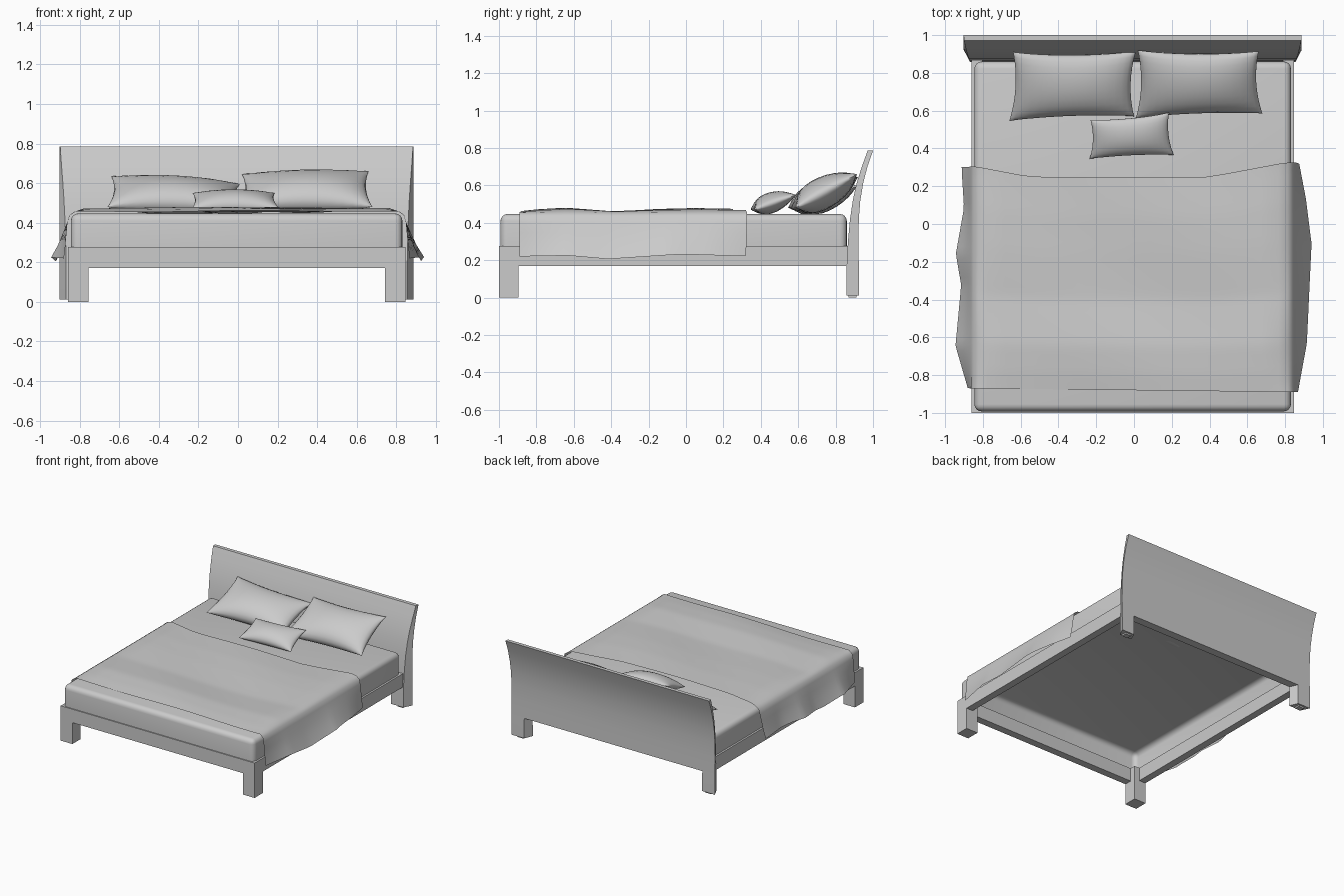
import bpy, bmesh, math
from mathutils import Vector

if "Cube" in bpy.data.objects:
    bpy.data.objects.remove(bpy.data.objects["Cube"])

CX = -0.007  # bed centreline


def make(name, bm, smooth=None):
    me = bpy.data.meshes.new(name)
    bm.to_mesh(me)
    bm.free()
    ob = bpy.data.objects.new(name, me)
    bpy.context.collection.objects.link(ob)
    if smooth:
        bpy.ops.object.select_all(action='DESELECT')
        ob.select_set(True)
        bpy.context.view_layer.objects.active = ob
        bpy.ops.object.shade_smooth_by_angle(angle=math.radians(smooth))
    return ob


def box(bm, x0, x1, y0, y1, z0, z1):
    vs = bmesh.ops.create_cube(bm, size=1)['verts']
    for v in vs:
        v.co = Vector(((x0 + x1) / 2 + v.co.x * (x1 - x0),
                       (y0 + y1) / 2 + v.co.y * (y1 - y0),
                       (z0 + z1) / 2 + v.co.z * (z1 - z0)))
    return vs


def lerp_table(pts, t):
    if t <= pts[0][0]:
        return pts[0][1]
    for (a, va), (b, vb) in zip(pts, pts[1:]):
        if t <= b:
            k = (t - a) / (b - a)
            return va + (vb - va) * k
    return pts[-1][1]


def sided_box(name, side, *dims):
    bm = bmesh.new()
    a, b = sorted((CX + side * dims[0], CX + side * dims[1]))
    box(bm, a, b, *dims[2:])
    make(name, bm)


# rails, front legs and rear foot pads
for side, tag in ((-1, "left"), (1, "right")):
    sided_box("side_rail_" + tag, side, 0.795, 0.853, -0.895, 0.875, 0.17, 0.277)
    sided_box("front_leg_" + tag, side, 0.75, 0.853, -1.0, -0.895, 0, 0.277)
    sided_box("foot_pad_" + tag, side, 0.80, 0.85, 0.87, 0.912, 0, 0.015)
bm = bmesh.new()
box(bm, CX - 0.75, CX + 0.75, -1.0, -0.94, 0.17, 0.277)
make("front_rail", bm)

# curved headboard: rows of (z, front y, back y, front half width)
rows = [(0.012, 0.858, 0.926, 0.862), (0.17, 0.859, 0.924, 0.862),
        (0.3, 0.866, 0.922, 0.864), (0.42, 0.877, 0.924, 0.868),
        (0.52, 0.892, 0.932, 0.873), (0.61, 0.912, 0.947, 0.879),
        (0.7, 0.94, 0.97, 0.886), (0.786, 0.971, 1.0, 0.892)]
bm = bmesh.new()
V = {}
for j, (z, yf, yb, hw) in enumerate(rows):
    for i, k in enumerate((-1, -0.875, 0.875, 1)):
        V[0, i, j] = bm.verts.new((CX + k * hw, yf, z))
        V[1, i, j] = bm.verts.new((CX + k * 0.895, yb, z))
cells = {(i, j) for i in range(3) for j in range(len(rows) - 1)} - {(1, 0)}
for i, j in cells:
    ring = [(i, j), (i + 1, j), (i + 1, j + 1), (i, j + 1)]
    for s in (0, 1):
        bm.faces.new([V[s, a, b] for a, b in ring])
    for n, nb in enumerate(((i, j - 1), (i + 1, j), (i, j + 1), (i - 1, j))):
        if nb not in cells:
            p, q = ring[n], ring[(n + 1) % 4]
            bm.faces.new([V[0, *p], V[0, *q], V[1, *q], V[1, *p]])
bmesh.ops.recalc_face_normals(bm, faces=bm.faces)
make("headboard", bm, 30)

# mattress shell, open underneath
bm = bmesh.new()
box(bm, CX - 0.838, CX + 0.838, -0.992, 0.86, 0.27, 0.447)
bmesh.ops.delete(bm, geom=[f for f in bm.faces if f.normal.z < -0.5 or
                           f.calc_center_median().z < 0.3], context='FACES_ONLY')
bmesh.ops.bevel(bm, geom=[e for e in bm.edges if not e.is_boundary],
                offset=0.038, segments=4, profile=0.5, affect='EDGES')
make("mattress", bm, 40)

# draped blanket: a sheet from hem to hem, tables run along y
left_x = [(-0.88, -0.88), (-0.65, -0.945), (-0.32, -0.915), (-0.15, -0.943),
          (0.1, -0.9), (0.3, -0.912)]
right_x = [(-0.88, 0.868), (-0.62, 0.915), (-0.08, 0.94), (0.15, 0.91), (0.32, 0.875)]
hem_z = [(-0.88, 0.22), (-0.62, 0.225), (-0.4, 0.206), (0.0, 0.232), (0.3, 0.222)]
top_z = [(-0.88, 0.458), (-0.78, 0.468), (-0.63, 0.476), (-0.37, 0.458),
         (-0.1, 0.47), (0.1, 0.474), (0.32, 0.47)]
head_y = [(-0.92, 0.30), (-0.84, 0.305), (-0.55, 0.25), (0.4, 0.25), (0.8, 0.325),
          (0.86, 0.325), (0.94, 0.29)]
NY = 36
bm = bmesh.new()
grid = []
for r in range(NY + 1):
    t = r / NY
    y = -0.88 + 1.2 * t
    zt, zh = lerp_table(top_z, y), lerp_table(hem_z, y)
    lx, rx = lerp_table(left_x, y), lerp_table(right_x, y)
    line = []
    for k in (0, 0.33, 0.67):
        line.append((lx + (-0.862 - lx) * k ** 0.8, zh + (0.41 - zh) * k))
    line += [(-0.862, 0.405), (-0.852, 0.438), (-0.825, 0.457)]
    for n in range(17):
        x = -0.78 + 1.55 * n / 16
        wave = 0.005 * math.sin(5 * x + 6 * y) * (1 - x * x)
        line.append((x, zt + wave))
    line += [(0.815, 0.457), (0.840, 0.438), (0.848, 0.405)]
    for k in (0.67, 0.33, 0):
        line.append((rx + (0.848 - rx) * k ** 0.8, zh + (0.41 - zh) * k))
    row = []
    for x, z in line:
        y0 = -0.88 - 0.012 * x
        row.append(bm.verts.new((x, y0 + (lerp_table(head_y, x) - y0) * t, z)))
    grid.append(row)
for a, b in zip(grid, grid[1:]):
    for i in range(len(a) - 1):
        bm.faces.new((a[i], a[i + 1], b[i + 1], b[i]))
bmesh.ops.smooth_vert(bm, verts=[v for v in bm.verts if not v.is_boundary],
                      factor=0.3, use_axis_x=True, use_axis_y=True, use_axis_z=True)
make("blanket", bm, 60)


# pillow spanned by four corners, swollen either side of its mid plane
def pillow(name, bl, br, tr, tl, thick, nu=16, nv=12):
    bl, br, tr, tl = map(Vector, (bl, br, tr, tl))
    nrm = (br - bl).cross(tl - bl).normalized()
    bm = bmesh.new()
    for s in (1, -1):
        g = []
        for j in range(nv + 1):
            v = -math.cos(math.pi * j / nv)
            row = []
            for i in range(nu + 1):
                u = -math.cos(math.pi * i / nu)
                a = (u * (1 - 0.07 * (1 - v * v)) + 1) / 2
                b = (v * (1 - 0.11 * (1 - u * u)) + 1) / 2
                p = bl.lerp(br, a).lerp(tl.lerp(tr, a), b)
                w = max(0, (1 - u * u) * (1 - v * v)) ** 0.5
                p += nrm * s * thick / 2 * w * (1 - 0.15 * v)
                p.z = max(p.z, 0.446)
                row.append(bm.verts.new(p))
            g.append(row)
        for a, b in zip(g, g[1:]):
            for i in range(nu):
                f = (a[i], a[i + 1], b[i + 1], b[i])
                bm.faces.new(f if s > 0 else f[::-1])
    bmesh.ops.remove_doubles(bm, verts=bm.verts, dist=0.0005)
    make(name, bm, 60)


pillow("pillow_left", (-0.66, 0.545, 0.48), (0.0, 0.57, 0.47),
       (0.01, 0.915, 0.595), (-0.64, 0.91, 0.635), 0.17)
pillow("pillow_right", (0.01, 0.56, 0.475), (0.68, 0.585, 0.48),
       (0.66, 0.915, 0.66), (0.02, 0.92, 0.645), 0.17)
pillow("pillow_small", (-0.235, 0.345, 0.47), (0.21, 0.365, 0.47),
       (0.185, 0.59, 0.55), (-0.23, 0.55, 0.55), 0.11)
